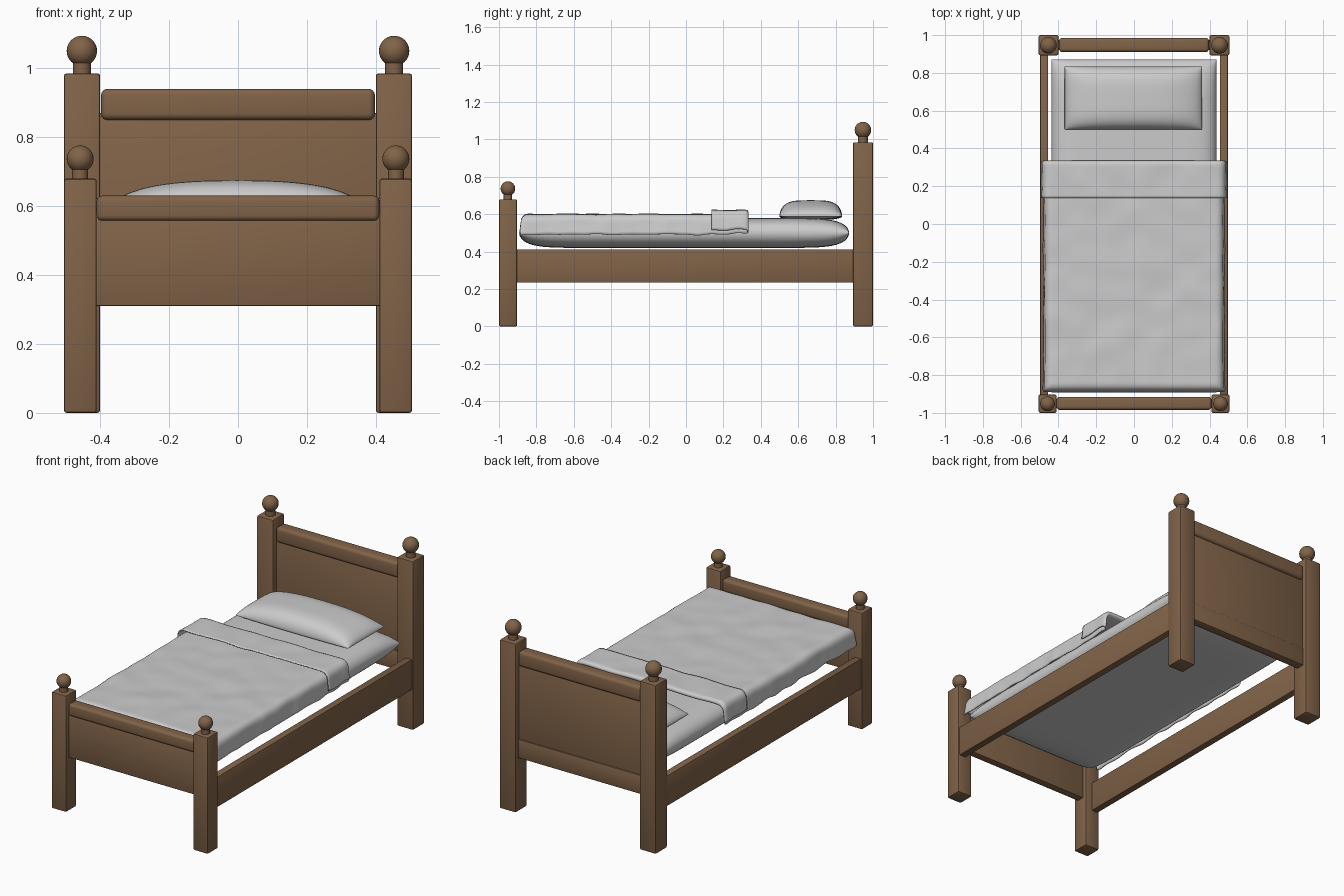
import bpy, bmesh, math
from mathutils import Vector, noise

cube = bpy.data.objects.get("Cube")
if cube:
    bpy.data.objects.remove(cube)


def material(name, rgb):
    m = bpy.data.materials.new(name)
    m.use_nodes = True
    m.diffuse_color = (*rgb, 1)
    m.node_tree.nodes["Principled BSDF"].inputs["Base Color"].default_value = (*rgb, 1)
    return m


WOOD = material("brown_wood", (0.22, 0.125, 0.065))
LINEN = material("pale_linen", (0.6, 0.6, 0.6))


def finish(name, bm, mat, angle=40):
    mesh = bpy.data.meshes.new(name)
    bmesh.ops.recalc_face_normals(bm, faces=bm.faces)
    bm.to_mesh(mesh)
    bm.free()
    mesh.materials.append(mat)
    ob = bpy.data.objects.new(name, mesh)
    bpy.context.collection.objects.link(ob)
    bpy.ops.object.select_all(action='DESELECT')
    ob.select_set(True)
    bpy.context.view_layer.objects.active = ob
    bpy.ops.object.shade_smooth_by_angle(angle=math.radians(angle))
    return ob


def block(name, x, y, z, bevel=0.006, segments=2):
    """Bevelled wooden box from its (min, max) on each axis."""
    bm = bmesh.new()
    bmesh.ops.create_cube(bm, size=1)
    for v in bm.verts:
        v.co = [lo + (c + 0.5) * (hi - lo) for c, (lo, hi) in zip(v.co, (x, y, z))]
    bmesh.ops.bevel(bm, geom=bm.edges[:], offset=bevel, segments=segments,
                    profile=0.5, affect='EDGES')
    return finish(name, bm, WOOD)


def finial(name, x, y, base, ball_z, radius, neck):
    """Ball on a short neck, spun from a profile."""
    bm = bmesh.new()
    start = math.asin(neck / radius)
    points = [(neck, base - 0.005)]
    for i in range(17):
        a = start + (math.pi - start) * i / 16
        points.append((radius * math.sin(a), ball_z - radius * math.cos(a)))
    verts = [bm.verts.new((x + r, y, z)) for r, z in points]
    edges = [bm.edges.new(pair) for pair in zip(verts, verts[1:])]
    bmesh.ops.spin(bm, geom=verts + edges, cent=(x, y, 0), axis=(0, 0, 1),
                   angle=math.tau, steps=28, use_merge=True)
    bmesh.ops.remove_doubles(bm, verts=bm.verts, dist=0.0001)
    finish(name, bm, WOOD)


def surface(bm, rows):
    """Skin a grid of points."""
    grid = [[bm.verts.new(p) for p in row] for row in rows]
    for a, b in zip(grid, grid[1:]):
        for i in range(len(a) - 1):
            bm.faces.new((a[i], a[i + 1], b[i + 1], b[i]))


def cushion(name, center, half, up, down, px, py, n=32):
    """Two domed sheets joined at a rectangular seam."""
    bm = bmesh.new()
    steps = [math.sin(math.pi * (i / n - 0.5)) for i in range(n + 1)]
    for height in (up, -down):
        surface(bm, [[(center[0] + half[0] * u, center[1] + half[1] * v,
                       center[2] + height * math.sqrt(max(0, (1 - abs(u) ** px) * (1 - abs(v) ** py))))
                      for u in steps] for v in steps])
    bmesh.ops.remove_doubles(bm, verts=bm.verts, dist=0.0001)
    return finish(name, bm, LINEN, 80)


# Posts, finials and side rails, left and right
for side, s in (("left", 1), ("right", -1)):
    def span(a, b):
        return tuple(sorted((s * a, s * b)))
    block(side + "_head_post", span(0.40, 0.505), (0.893, 1.0), (0, 0.985), 0.008)
    block(side + "_foot_post", span(0.41, 0.505), (-1.0, -0.903), (0, 0.68), 0.008)
    finial(side + "_head_finial", s * 0.453, 0.946, 0.985, 1.05, 0.044, 0.026)
    finial(side + "_foot_finial", s * 0.458, -0.952, 0.68, 0.737, 0.039, 0.023)
    block(side + "_side_rail", span(0.455, 0.497), (-0.91, 0.9), (0.235, 0.412), 0.004)

# Headboard and footboard
block("headboard_panel", (-0.41, 0.41), (0.928, 0.968), (0.33, 0.87), 0.003)
block("headboard_top_rail", (-0.397, 0.397), (0.91, 0.986), (0.85, 0.94), 0.018, 4)
block("headboard_bottom_rail", (-0.41, 0.41), (0.922, 0.974), (0.31, 0.42), 0.005)
block("footboard_panel", (-0.42, 0.42), (-0.972, -0.928), (0.31, 0.57), 0.003)
block("footboard_top_rail", (-0.41, 0.41), (-0.984, -0.915), (0.557, 0.63), 0.016, 4)

# Mattress and pillow
cushion("mattress", (0, -0.01, 0.5), (0.437, 0.882), 0.08, 0.08, 8, 12, 40)
cushion("pillow", (-0.003, 0.667, 0.59), (0.364, 0.167), 0.085, 0.02, 2.6, 4)


# Blanket: one draped sheet with its head end folded back over itself
def hang(t, flat, radius):
    """Run along the top, round the edge, then hang down; gives (across, drop)."""
    a = abs(t)
    arc = radius * math.pi / 2
    if a <= flat:
        across, drop = a, 0
    elif a <= flat + arc:
        r = (a - flat) / radius
        across, drop = flat + radius * math.sin(r), radius * (1 - math.cos(r))
    else:
        rest = a - flat - arc
        across, drop = flat + radius + rest * 0.12, radius + rest
    return math.copysign(across, t), drop


def blanket_row(path_y, lift):
    row = []
    n = 72
    for i in range(n + 1):
        t = 0.56 * (2 * i / n - 1)
        x, side_drop = hang(t, 0.435, 0.035)
        y, end_drop = (path_y, 0) if path_y > 0 else hang(path_y, 0.845, 0.035)
        drop = max(side_drop, end_drop)
        wave = noise.noise(Vector((t * 7, path_y * 7, 3)))
        z = 0.597 + lift - drop + 0.006 * wave * (1 - min(1, drop / 0.12))
        if drop > 0.05:
            z += 0.012 * noise.noise(Vector((path_y * 9, t * 2, 8)))
        ripple = 0.005 * noise.noise(Vector((path_y * 12, z * 6, 1))) * min(1, drop / 0.04)
        x *= 1 + (lift * 0.5 + ripple) / 0.47
        row.append((x, y, z))
    return row


path = [(-0.95 + 0.015 * i, 0) for i in range(85)]
path += [(0.327, 0.003), (0.332, 0.011), (0.327, 0.019)]
path += [(0.317 - 0.015 * i, 0.022) for i in range(13)]
bm = bmesh.new()
surface(bm, [blanket_row(y, lift) for y, lift in path])
blanket = finish("folded_blanket", bm, LINEN, 80)
thick = blanket.modifiers.new("thickness", 'SOLIDIFY')
thick.thickness = 0.006
thick.offset = 0
